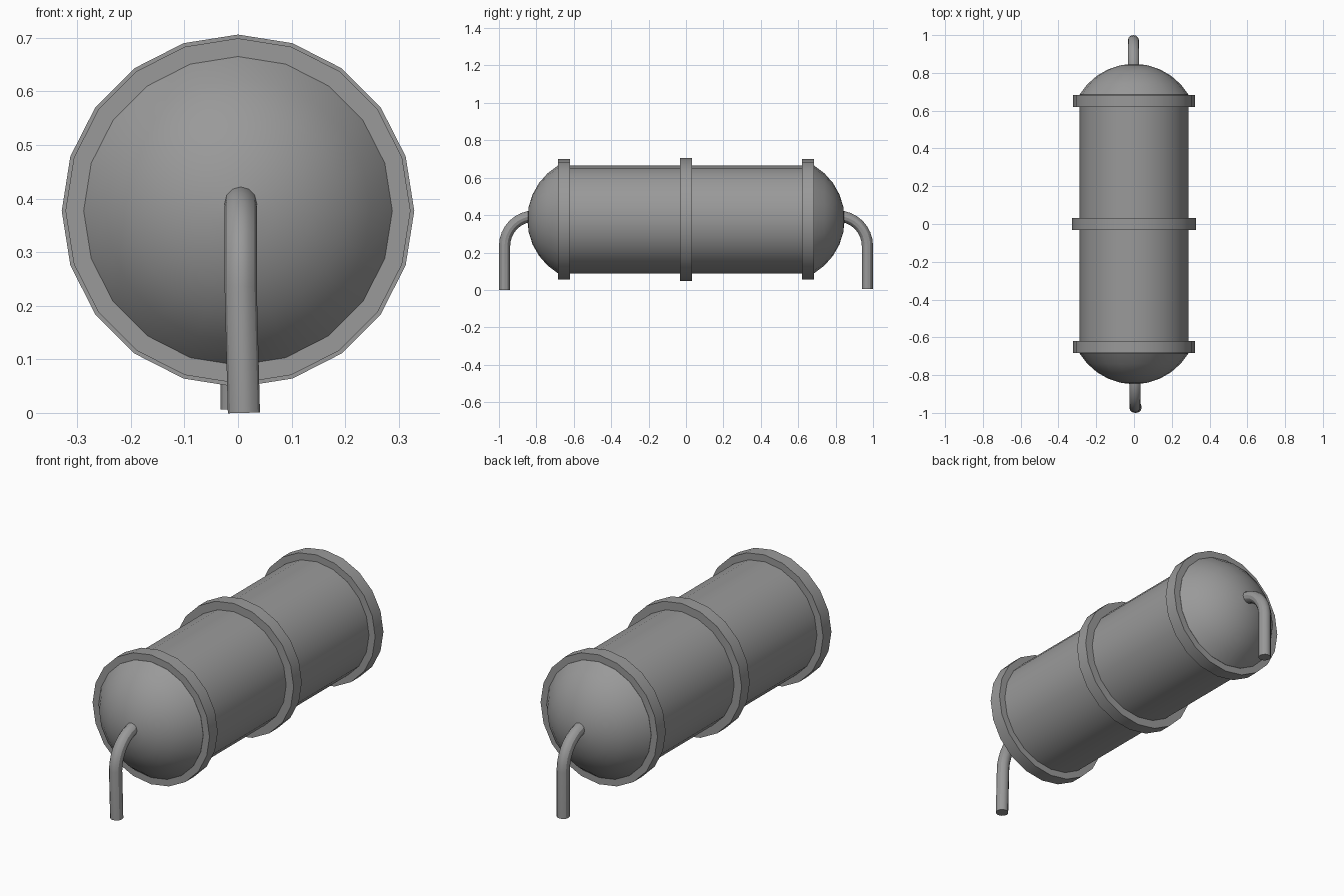
import bpy, bmesh, math
from mathutils import Vector

cube = bpy.data.objects.get("Cube")
if cube:
    bpy.data.objects.remove(cube, do_unlink=True)

SIDES = 20
AXIS_Z = 0.377

steel = bpy.data.materials.new("grey steel")
STEEL_RGBA = (0.32, 0.32, 0.32, 1)
steel.diffuse_color = STEEL_RGBA
steel.use_nodes = True
steel.node_tree.nodes["Principled BSDF"].inputs["Base Color"].default_value = STEEL_RGBA


def finish(obj):
    obj.data.materials.append(steel)
    bpy.ops.object.select_all(action='DESELECT')
    obj.select_set(True)
    bpy.context.view_layer.objects.active = obj
    bpy.ops.object.shade_smooth_by_angle(angle=math.radians(30))


def lathe(name, profile):
    """Turn (radius, y) points around the tank axis, closing both ends."""
    bm = bmesh.new()
    rings = []
    for r, y in profile:
        ring = []
        for i in range(SIDES):
            a = math.tau * i / SIDES
            ring.append(bm.verts.new((r * math.sin(a), y, AXIS_Z + r * math.cos(a))))
        rings.append(ring)
    for a, b in zip(rings, rings[1:]):
        for i in range(SIDES):
            j = (i + 1) % SIDES
            bm.faces.new((a[i], a[j], b[j], b[i]))
    bm.faces.new(rings[0])
    bm.faces.new(rings[-1])
    bmesh.ops.recalc_face_normals(bm, faces=bm.faces)
    mesh = bpy.data.meshes.new(name)
    bm.to_mesh(mesh)
    bm.free()
    obj = bpy.data.objects.new(name, mesh)
    bpy.context.collection.objects.link(obj)
    finish(obj)


def pipe(name, side, x_top, x_foot, z_foot):
    """Bent pipe: down-turned quarter circle with a straight leg."""
    bend, reach, bend_z = 0.16, 0.97, 0.235
    points = [Vector((x_top, side * 0.77, bend_z + bend))]
    for i in range(9):
        a = math.pi / 2 * i / 8
        points.append(Vector((x_top, side * (reach - bend + bend * math.sin(a)),
                              bend_z + bend * math.cos(a))))
    points.append(Vector((x_foot, side * reach, z_foot)))
    curve = bpy.data.curves.new(name, 'CURVE')
    curve.dimensions = '3D'
    curve.bevel_depth = 0.03
    curve.bevel_resolution = 4
    curve.use_fill_caps = True
    spline = curve.splines.new('POLY')
    spline.points.add(len(points) - 1)
    for target, p in zip(spline.points, points):
        target.co = (*p, 1)
    obj = bpy.data.objects.new(name, curve)
    bpy.context.collection.objects.link(obj)
    bpy.ops.object.select_all(action='DESELECT')
    obj.select_set(True)
    bpy.context.view_layer.objects.active = obj
    bpy.ops.object.convert(target='MESH')
    finish(bpy.context.view_layer.objects.active)


# Tank shell and middle band
lathe("tank_body", [(0.288, -0.65), (0.288, 0.65)])
lathe("middle_band", [(0.329, -0.032), (0.329, 0.032)])

# End bands and domed caps
DOME_R, DOME_TIP = 0.336, 0.848
for side, label in ((-1, "front"), (1, "back")):
    lathe(label + "_band", [(0.322, side * 0.619), (0.322, side * 0.684)])
    dome = [(0.288, side * 0.66)]
    for step in (5, 4, 3, 2, 1):
        a = math.radians(11.8 * step)
        dome.append((DOME_R * math.sin(a), side * (DOME_TIP - DOME_R * (1 - math.cos(a)))))
    dome.append((0.005, side * DOME_TIP))
    lathe(label + "_dome", dome)

# Outlet pipes
pipe("front_pipe", -1, 0.005, 0.011, 0.0)
pipe("back_pipe", 1, -0.003, -0.003, 0.006)
